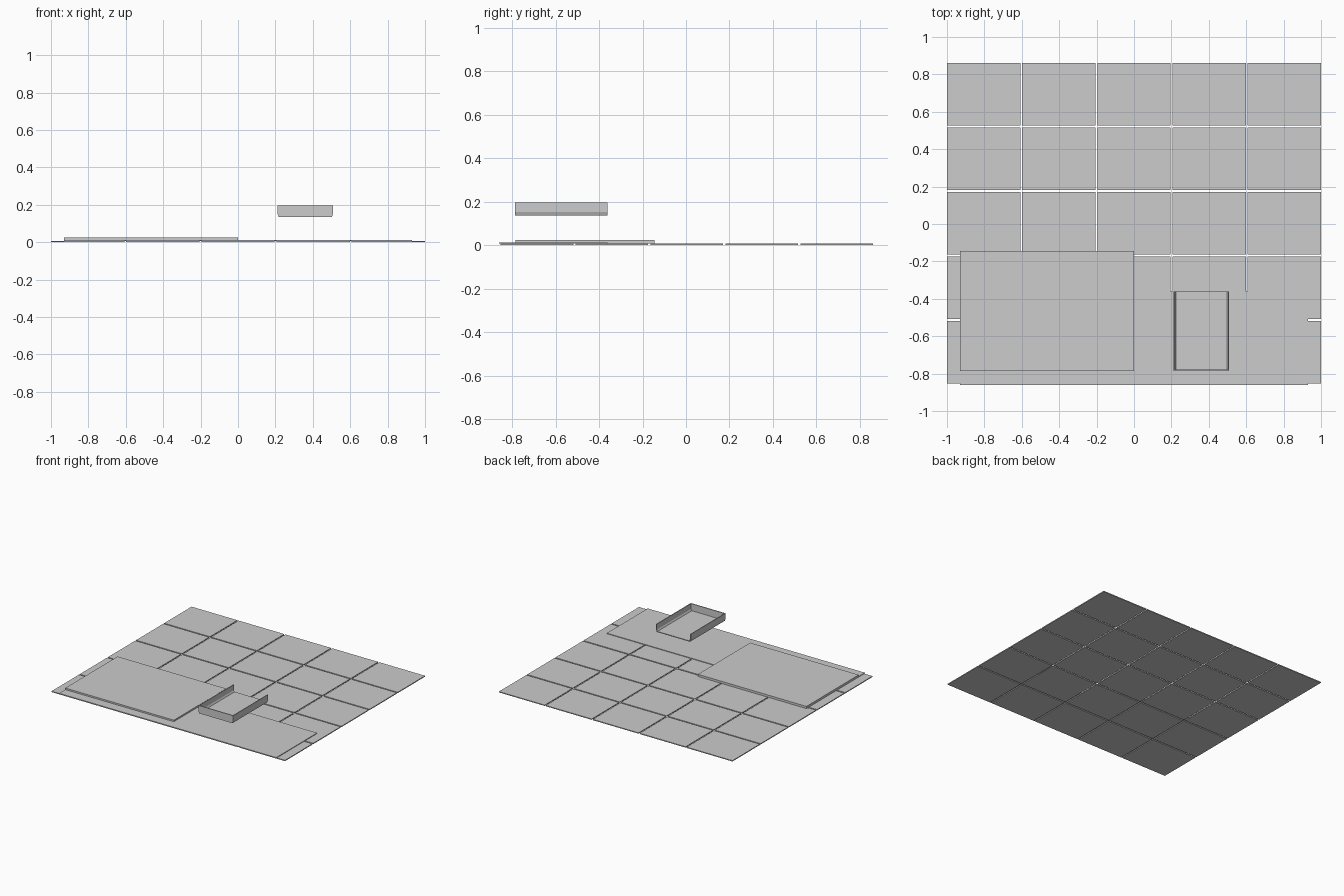
import bpy
import bmesh

default_cube = bpy.data.objects.get("Cube")
if default_cube:
    bpy.data.objects.remove(default_cube, do_unlink=True)

# One plain grey for every part
grey = bpy.data.materials.new("plain grey")
grey.use_nodes = True
colour = (0.604, 0.604, 0.604, 1)
grey.diffuse_color = colour
grey.node_tree.nodes["Principled BSDF"].inputs["Base Color"].default_value = colour


def add_object(name, bm):
    bmesh.ops.recalc_face_normals(bm, faces=bm.faces)
    mesh = bpy.data.meshes.new(name)
    bm.to_mesh(mesh)
    bm.free()
    mesh.materials.append(grey)
    obj = bpy.data.objects.new(name, mesh)
    bpy.context.collection.objects.link(obj)
    return obj


def add_box(bm, x, y, z):
    corners = bmesh.ops.create_cube(bm, size=1)["verts"]
    for v in corners:
        for axis, (low, high) in enumerate((x, y, z)):
            v.co[axis] = high if v.co[axis] > 0 else low


def box(name, x, y, z):
    bm = bmesh.new()
    add_box(bm, x, y, z)
    return add_object(name, bm)


def extrude_profile(name, points, y):
    bm = bmesh.new()
    face = bm.faces.new([bm.verts.new((px, y[0], pz)) for px, pz in points])
    moved = bmesh.ops.extrude_face_region(bm, geom=[face])["geom"]
    for v in moved:
        if isinstance(v, bmesh.types.BMVert):
            v.co.y = y[1]
    return add_object(name, bm)


# Five by five grid of thin floor tiles with open joints
count, gap = 5, 0.01
x0, x1, y0, y1 = -1, 1, -0.853, 0.86
pitch_x = (x1 - x0 + gap) / count
pitch_y = (y1 - y0 + gap) / count
bm = bmesh.new()
for i in range(count):
    for j in range(count):
        left, front = x0 + i * pitch_x, y0 + j * pitch_y
        add_box(bm, (left, left + pitch_x - gap),
                (front, front + pitch_y - gap), (0, 0.007))
add_object("floor_tiles", bm)

# Thin front sheet and the raised slab resting on it
box("front_sheet", (-0.93, 0.93), (-0.86, -0.36), (0.007, 0.012))
box("raised_slab", (-0.93, 0), (-0.785, -0.145), (0.007, 0.024))

# Floating tray: chamfered channel, open at the back
centre, low, bend, top, wall = 0.36, 0.135, 0.153, 0.195, 0.006
half, foot = 0.149, 0.142
outer = [(half, top), (half, bend), (foot, low)]
inner = [(foot - wall, low + wall), (half - wall, bend), (half - wall, top)]


def mirrored(points):
    return [(centre - px, pz) for px, pz in points] + \
           [(centre + px, pz) for px, pz in reversed(points)]


channel = mirrored(outer) + [(centre + px, pz) for px, pz in inner[::-1]]
channel = mirrored(outer) + [(centre + px, pz) for px, pz in inner[::-1]] \
    + [(centre - px, pz) for px, pz in inner]
# The wall loop runs down the right inside, across the floor, up the left inside
extrude_profile("tray_channel", channel, (-0.785, -0.36))
extrude_profile("tray_front_wall", mirrored(outer), (-0.786, -0.779))
